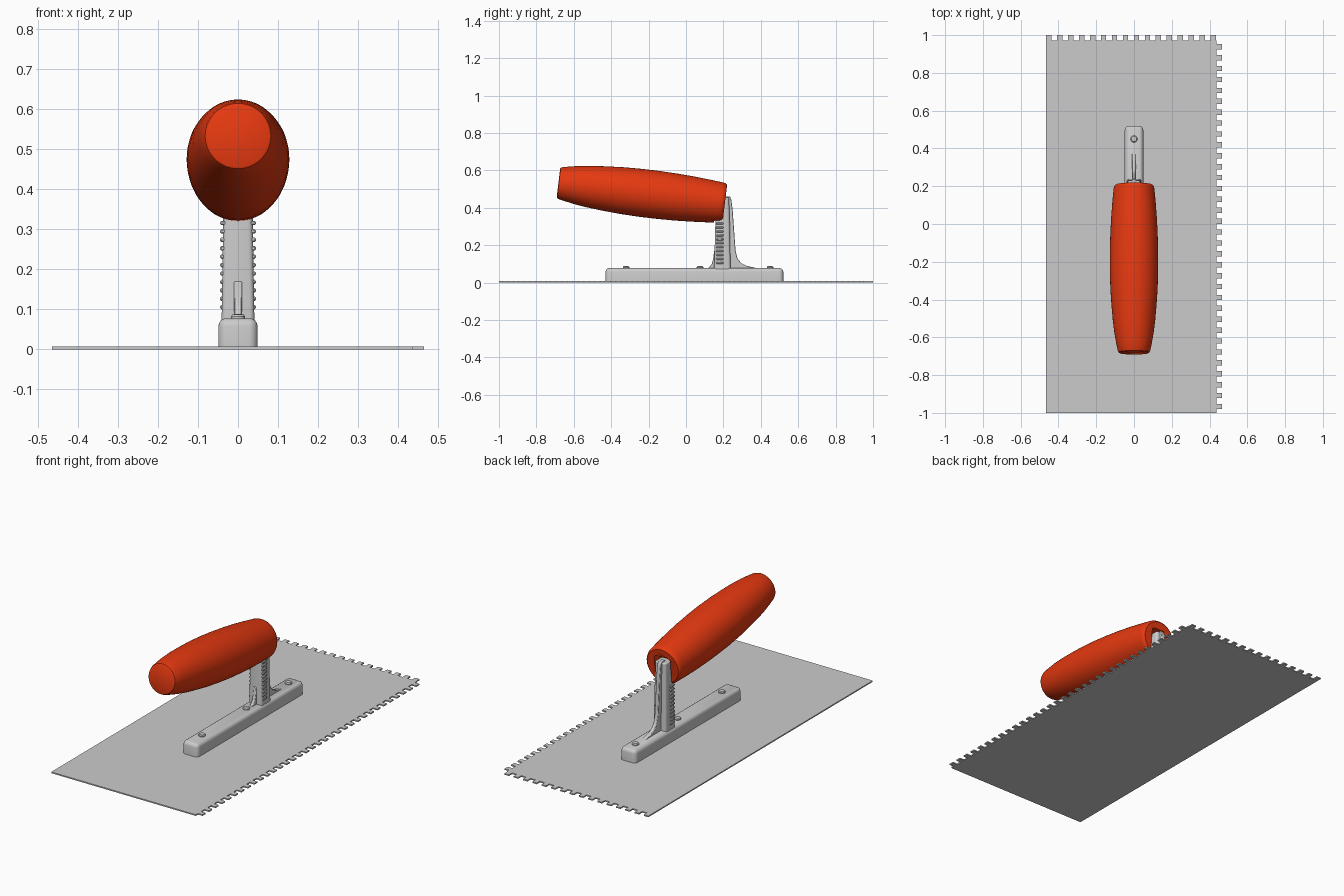
import bpy, bmesh, math
from mathutils import Matrix, Vector

if "Cube" in bpy.data.objects:
    bpy.data.objects.remove(bpy.data.objects["Cube"])


def finish(name, bm, bevel=0.0, segments=3, angle=35):
    bmesh.ops.recalc_face_normals(bm, faces=bm.faces)
    mesh = bpy.data.meshes.new(name)
    bm.to_mesh(mesh)
    bm.free()
    ob = bpy.data.objects.new(name, mesh)
    bpy.context.collection.objects.link(ob)
    if bevel:
        mod = ob.modifiers.new("bevel", 'BEVEL')
        mod.width, mod.segments = bevel, segments
        mod.limit_method, mod.angle_limit = 'ANGLE', math.radians(40)
    bpy.ops.object.select_all(action='DESELECT')
    ob.select_set(True)
    bpy.context.view_layer.objects.active = ob
    bpy.ops.object.shade_smooth_by_angle(angle=math.radians(angle))
    return ob


def prism(name, pts, axis, lo, hi, **kw):
    """Extrude a 2D outline along x (pts are y,z) or z (pts are x,y)."""
    bm = bmesh.new()
    place = (lambda a, b: (lo, a, b)) if axis == 'x' else (lambda a, b: (a, b, lo))
    face = bm.faces.new([bm.verts.new(place(a, b)) for a, b in pts])
    new = bmesh.ops.extrude_face_region(bm, geom=[face])['geom']
    shift = Vector((hi - lo, 0, 0) if axis == 'x' else (0, 0, hi - lo))
    bmesh.ops.translate(bm, vec=shift, verts=[v for v in new if isinstance(v, bmesh.types.BMVert)])
    return finish(name, bm, **kw)


def rounded_rect(x0, x1, y0, y1, r, n=5):
    pts = []
    for k, (cx, cy) in enumerate([(x1 - r, y1 - r), (x0 + r, y1 - r), (x0 + r, y0 + r), (x1 - r, y0 + r)]):
        for i in range(n + 1):
            a = math.pi / 2 * (k + i / n)
            pts.append((cx + r * math.cos(a), cy + r * math.sin(a)))
    return pts


def lathe(name, profile, matrix, sides, **kw):
    """Revolve (radius, height) rings around z, cap both ends."""
    bm = bmesh.new()
    rings = [[bm.verts.new((r * math.cos(2 * math.pi * i / sides), r * math.sin(2 * math.pi * i / sides), h))
              for i in range(sides)] for r, h in profile]
    for a, b in zip(rings, rings[1:]):
        for i in range(sides):
            j = (i + 1) % sides
            bm.faces.new((a[i], a[j], b[j], b[i]))
    bm.faces.new(rings[0])
    bm.faces.new(rings[-1])
    bm.transform(matrix)
    return finish(name, bm, **kw)


# Blade with square teeth along the right and back edges
W, D, TOOTH = 0.465, 0.028, 0.028
outline = [(-W, -1), (W - D, -1)]
for i in range(34):
    y = -0.98 + i * 0.0577
    outline += [(W - D, y), (W, y), (W, y + TOOTH), (W - D, y + TOOTH)]
outline.append((W - D, 1 - D))
for i in reversed(range(16)):
    x = -W + i * 0.058
    outline += [(x + TOOTH, 1 - D), (x + TOOTH, 1)]
    outline += [(x, 1), (x, 1 - D)] if i else [(x, 1)]
prism("blade", outline, 'z', 0, 0.007)

# Mounting bar: rounded footprint, softened top edge
bm_pts = rounded_rect(-0.049, 0.049, -0.43, 0.52, 0.022)
bm = bmesh.new()
levels = [(0, 0.006), (0, 0.058), (0.002, 0.066), (0.007, 0.073), (0.015, 0.077)]
rings = []
for inset, z in levels:
    ring = rounded_rect(-0.049 + inset, 0.049 - inset, -0.43 + inset, 0.52 - inset, 0.022 - inset)
    rings.append([bm.verts.new((x, y, z)) for x, y in ring])
for a, b in zip(rings, rings[1:]):
    for i in range(len(a)):
        j = (i + 1) % len(a)
        bm.faces.new((a[i], a[j], b[j], b[i]))
bm.faces.new(rings[0])
bm.faces.new(rings[-1])
finish("mounting_bar", bm)

# Rivets on the bar
for i, y in enumerate((-0.32, 0.075, 0.45)):
    lathe(f"rivet_{i + 1}", [(0.018, 0.074), (0.018, 0.082), (0.014, 0.087), (0.006, 0.088)],
          Matrix.Translation((0, y, 0)), 20)

# Upright post, leaning in slightly towards the top
bm = bmesh.new()
rings = []
for z, w, y0, y1 in ((0.065, 0.041, 0.15, 0.238), (0.32, 0.037, 0.157, 0.234), (0.455, 0.034, 0.165, 0.23)):
    rings.append([bm.verts.new((x, y, z)) for x, y in rounded_rect(-w, w, y0, y1, 0.012, 3)])
for a, b in zip(rings, rings[1:]):
    for i in range(len(a)):
        j = (i + 1) % len(a)
        bm.faces.new((a[i], a[j], b[j], b[i]))
bm.faces.new(rings[0])
bm.faces.new(rings[-1])
finish("post", bm, bevel=0.006)

# Grip ridges on both sides of the post
for side, s in (("right", 1), ("left", -1)):
    for i in range(11):
        z = 0.1 + i * 0.021
        prism(f"post_ridge_{side}_{i + 1}", [(0.16, z), (0.2, z), (0.2, z + 0.011), (0.16, z + 0.011)],
              'x', *sorted((s * 0.03, s * 0.0445)), bevel=0.003, segments=1)

# Thin flared webs behind and in front of the post
prism("rear_web", [(0.2, 0.07), (0.38, 0.07), (0.37, 0.079), (0.325, 0.089), (0.295, 0.104), (0.275, 0.13),
                   (0.265, 0.17), (0.257, 0.28), (0.25, 0.38), (0.243, 0.44), (0.235, 0.46), (0.2, 0.46)],
      'x', -0.011, 0.011, bevel=0.003, segments=2)
prism("front_web", [(0.17, 0.07), (0.105, 0.07), (0.125, 0.083), (0.138, 0.1), (0.146, 0.13),
                    (0.15, 0.17), (0.17, 0.17)], 'x', -0.01, 0.01, bevel=0.003, segments=2)

# Barrel handle revolved around a tilted axis
start, end = Vector((0, -0.682, 0.533)), Vector((0, 0.208, 0.425))
axis = end - start
tilt = Matrix.Translation(start) @ axis.to_track_quat('Z', 'Y').to_matrix().to_4x4()
profile = [(0.077, 0), (0.082, 0.003), (0.086, 0.012), (0.094, 0.05), (0.103, 0.1), (0.112, 0.17),
           (0.119, 0.25), (0.125, 0.34), (0.128, 0.44), (0.128, 0.53), (0.1255, 0.63), (0.121, 0.72),
           (0.115, 0.8), (0.109, 0.865), (0.107, 0.882), (0.103, 0.891), (0.096, axis.length)]
handle = lathe("handle", profile, tilt, 64)
red = bpy.data.materials.new("handle_red")
red.diffuse_color = (0.78, 0.04, 0.005, 1)
red.use_nodes = True
red.node_tree.nodes["Principled BSDF"].inputs["Base Color"].default_value = red.diffuse_color
handle.data.materials.append(red)

# Slot in the handle end that receives the post
cutter = prism("slot_cutter", [(0.15, 0.25), (0.3, 0.25), (0.3, 0.478), (0.15, 0.478)],
               'x', -0.05, 0.05, bevel=0.015)
cutter.hide_render = True
cutter.hide_set(True)
cutter.display_type = 'WIRE'
cut = handle.modifiers.new("slot", 'BOOLEAN')
cut.operation, cut.object, cut.solver = 'DIFFERENCE', cutter, 'EXACT'
handle.modifiers.move(len(handle.modifiers) - 1, 0)
